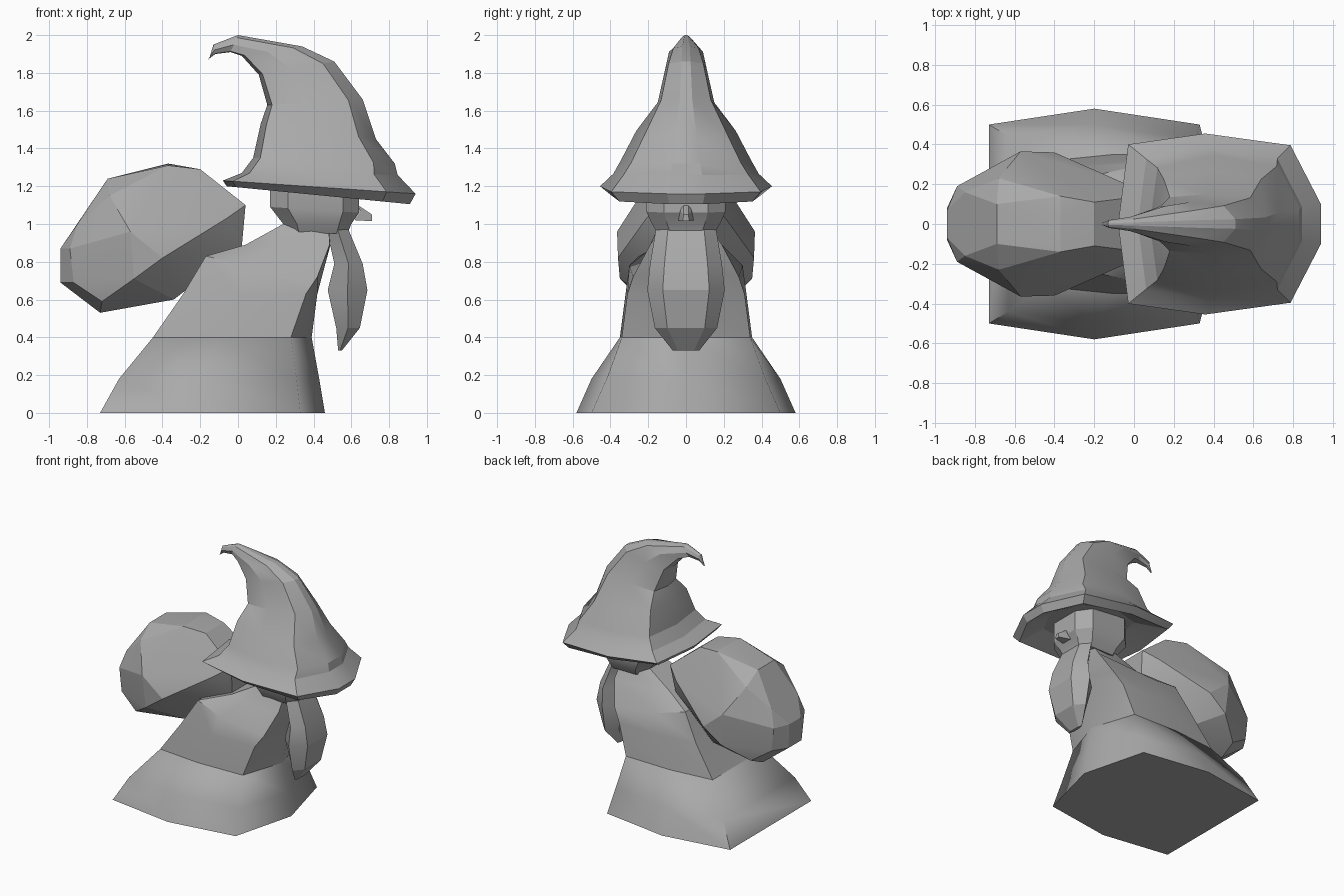
import bpy
import bmesh

cube = bpy.data.objects.get("Cube")
if cube:
    bpy.data.objects.remove(cube, do_unlink=True)

grey = bpy.data.materials.new("plain_grey")
grey.use_nodes = True
COLOUR = (0.4, 0.4, 0.4, 1)
grey.diffuse_color = COLOUR
grey.node_tree.nodes["Principled BSDF"].inputs["Base Color"].default_value = COLOUR


def finish(name, bm, angle):
    """Turn a bmesh into a shaded object."""
    bmesh.ops.recalc_face_normals(bm, faces=bm.faces)
    mesh = bpy.data.meshes.new(name)
    bm.to_mesh(mesh)
    bm.free()
    mesh.materials.append(grey)
    obj = bpy.data.objects.new(name, mesh)
    bpy.context.collection.objects.link(obj)
    bpy.ops.object.select_all(action="DESELECT")
    obj.select_set(True)
    bpy.context.view_layer.objects.active = obj
    bpy.ops.object.shade_smooth_by_angle(angle=angle)
    return obj


def mirrored(half):
    """Close a half ring, listed from back to front, across y = 0."""
    other = [(x, -y, z) for x, y, z in reversed(half) if y > 0]
    return half + other


def loft(name, half_rings, angle=0.5):
    """Skin mirrored half rings and cap both ends."""
    bm = bmesh.new()
    rings = [[bm.verts.new(p) for p in mirrored(h)] for h in half_rings]
    n = len(rings[0])
    for low, high in zip(rings, rings[1:]):
        for i in range(n):
            j = (i + 1) % n
            bm.faces.new((low[i], low[j], high[j], high[i]))
    bm.faces.new(rings[0])
    bm.faces.new(rings[-1])
    return finish(name, bm, angle)


def hull(name, half_points, angle=0.3):
    """Convex lump from mirrored points."""
    bm = bmesh.new()
    for p in mirrored(half_points):
        bm.verts.new(p)
    result = bmesh.ops.convex_hull(bm, input=bm.verts)
    junk = [v for v in result["geom_interior"] if isinstance(v, bmesh.types.BMVert)]
    bmesh.ops.delete(bm, geom=junk, context="VERTS")
    bmesh.ops.dissolve_limit(bm, angle_limit=0.12, verts=bm.verts, edges=bm.edges)
    return finish(name, bm, angle)


def level(z, xb, yb, xm, ym, xf, yf, xn):
    """Flat robe ring: back corner, side, front corner, front point."""
    return [(xb, yb, z), (xm, ym, z), (xf, yf, z), (xn, 0, z)]


# Flared skirt
waist = level(.4, -.45, .315, -.1, .35, .28, .34, .39)
loft("skirt", [
    level(0, -.73, .5, -.2, .58, .33, .5, .46),
    level(.18, -.63, .44, -.2, .5, .31, .42, .43),
    waist,
], 1.25)

# Torso leaning forward, with flat shoulder tops and a narrow neck
loft("torso", [
    waist,
    level(.63, -.29, .29, 0, .32, .36, .31, .42),
    [(-.17, .25, .83), (.05, .3, .78), (.42, .28, .72), (.46, 0, .78)],
    [(.04, .14, .89), (.18, .17, .885), (.485, .19, .89), (.49, 0, .89)],
    level(1, .24, .1, .34, .14, .48, .11, .52),
], 0.55)


def oval(back, front, width, z, slope=0.0):
    """Eight-sided half ring, tilted down toward the front by slope."""
    d = front - back
    spots = ((0, .55), (.2, 1), (.82, 1), (1, .55))
    return [(back + t * d, w * width, z - slope * t) for t, w in spots]


# Head under the hat, with a pointed nose
loft("head", [oval(.26, .58, .15, .95), oval(.24, .6, .18, 1.0),
              oval(.17, .64, .21, 1.09, .03), oval(.17, .64, .21, 1.25, .03)], 0.4)
hull("nose", [(.62, .015, 1.11), (.62, .04, 1.02), (.65, .03, 1.07),
              (.71, .012, 1.05), (.71, .018, 1.015)])

# Beard: height, back, front, half width
beard = [(.97, .47, .585, .16), (.79, .51, .66, .19), (.65, .475, .685, .205),
         (.45, .52, .645, .165), (.33, .53, .55, .07)]
loft("beard", [[(b, w * .5, z), (b * .5 + f * .5, w, z), (f, w * .6, z)]
               for z, b, f, w in beard], 0.35)

# Sack on the back
hull("sack", [
    (-.94, .07, .87), (-.94, .08, .69), (-.89, .19, .87), (-.87, .19, .69),
    (-.73, .1, .53), (-.72, .23, .59), (-.55, .35, .71), (-.7, .29, .9),
    (-.4, .36, .82), (-.57, .365, .96), (-.69, .1, 1.24), (-.68, .23, 1.15),
    (-.85, .16, 1.0), (-.37, .14, 1.31), (-.37, .05, 1.32), (-.2, .11, 1.29),
    (.04, .14, 1.1), (.02, .1, .88), (-.34, .15, .6), (-.06, .21, 1.03),
])

# Hat, hollow underneath: back x and z, front x and z, half width, squareness
hat = [
    (.13, 1.26, .74, 1.2, .28, .7),
    (-.06, 1.2, .91, 1.105, .405, .88),
    (-.08, 1.23, .94, 1.16, .455, .88),
    (.02, 1.27, .845, 1.26, .385, .85),
    (.08, 1.35, .83, 1.32, .345, .82),
    (.12, 1.53, .73, 1.45, .262, .85),
    (.155, 1.63, .66, 1.66, .15, .9),
    (.11, 1.79, .51, 1.86, .11, .8),
    (.02, 1.89, .34, 1.94, .09, .6),
    (-.04, 1.91, 0, 2, .035, .5),
    (-.12, 1.9, -.13, 1.95, .02, .5),
    (-.16, 1.87, -.15, 1.88, .008, .5),
]
hat_rings = []
for bx, bz, fx, fz, w, k in hat:
    spots = ((0, 0), (.05, k), (.43, 1), (.85, .87 * (k + 1) / 1.88), (1, .22))
    hat_rings.append([(bx + t * (fx - bx), y * w, bz + t * (fz - bz)) for t, y in spots])
loft("hat", hat_rings, 0.4)
